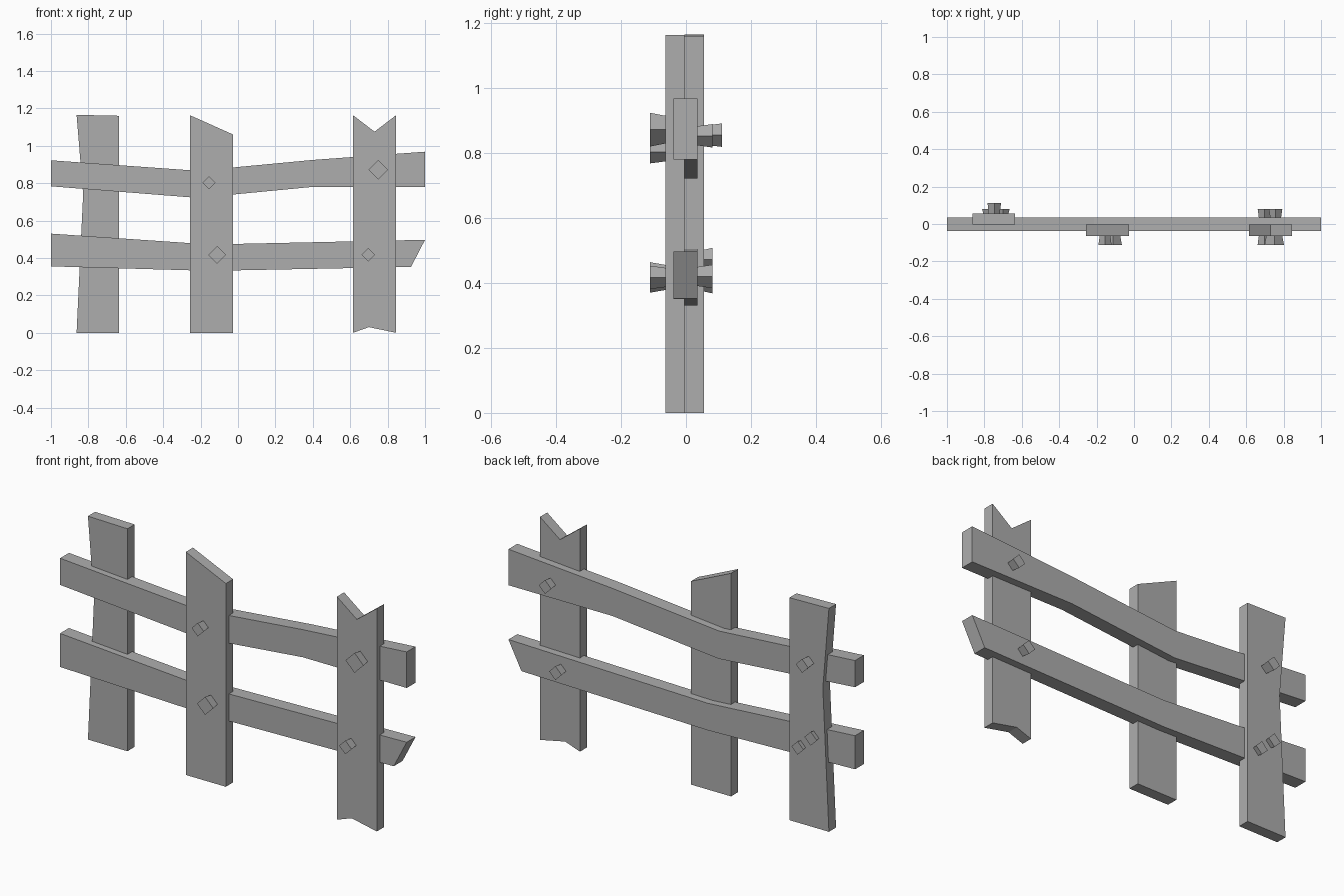
import bpy
import bmesh
from mathutils import Vector

default = bpy.data.objects.get("Cube")
if default:
    bpy.data.objects.remove(default, do_unlink=True)

wood = bpy.data.materials.new("grey_wood")
wood.use_nodes = True
wood.diffuse_color = (0.42, 0.42, 0.42, 1)
wood.node_tree.nodes["Principled BSDF"].inputs["Base Color"].default_value = wood.diffuse_color


def finish(name, bm):
    bmesh.ops.recalc_face_normals(bm, faces=bm.faces)
    mesh = bpy.data.meshes.new(name)
    bm.to_mesh(mesh)
    bm.free()
    mesh.materials.append(wood)
    obj = bpy.data.objects.new(name, mesh)
    bpy.context.collection.objects.link(obj)


def board(name, outline, y0, y1):
    """Flat board: an x-z outline extruded from y0 to y1."""
    bm = bmesh.new()
    face = bm.faces.new([bm.verts.new((x, y0, z)) for x, z in outline])
    new = bmesh.ops.extrude_face_region(bm, geom=[face])["geom"]
    verts = [v for v in new if isinstance(v, bmesh.types.BMVert)]
    bmesh.ops.translate(bm, verts=verts, vec=(0, y1 - y0, 0))
    finish(name, bm)


def peg(name, x, z, radius, y_base, y_tip):
    """Square peg standing on its corner, flaring towards the tip."""
    bm = bmesh.new()
    rings = []
    for y, r in ((y_base, radius * 0.8), (y_tip, radius)):
        rings.append([bm.verts.new(Vector((x + dx * r, y, z + dz * r)))
                      for dx, dz in ((1, 0), (0, 1), (-1, 0), (0, -1))])
    for ring in rings:
        bm.faces.new(ring)
    for i in range(4):
        j = (i + 1) % 4
        bm.faces.new((rings[0][i], rings[0][j], rings[1][j], rings[1][i]))
    finish(name, bm)


# Posts: one behind the rails, two in front
FRONT, MID, BACK = -0.063, -0.004, 0.055
board("right_post", [(-0.863, 0), (-0.635, 0), (-0.635, 1.16),
                     (-0.863, 1.165), (-0.828, 0.74)], MID, BACK)
board("middle_post", [(-0.257, 0), (-0.026, 0), (-0.026, 1.06),
                      (-0.257, 1.163)], FRONT, MID)
board("left_post", [(0.615, 0), (0.7, 0.03), (0.845, 0), (0.845, 1.163),
                    (0.73, 1.075), (0.615, 1.163)], FRONT, MID)

# Crooked rails
RAIL_FRONT, RAIL_BACK = -0.038, 0.035
board("upper_rail", [(-1, 0.783), (-0.215, 0.721), (0.4, 0.78), (1, 0.78),
                     (1, 0.968), (0.4, 0.924), (-0.215, 0.866), (-1, 0.922)],
      RAIL_FRONT, RAIL_BACK)
board("lower_rail", [(-1, 0.355), (-0.15, 0.331), (0.925, 0.352),
                     (1, 0.497), (-0.15, 0.472), (-1, 0.53)],
      RAIL_FRONT, RAIL_BACK)

# Pegs on the front of the posts
for name, x, z, r in (("middle_upper", -0.155, 0.803, 0.035),
                      ("middle_lower", -0.112, 0.417, 0.047),
                      ("left_upper", 0.75, 0.872, 0.052),
                      ("left_lower", 0.697, 0.417, 0.036)):
    peg(name + "_front_peg", x, z, r, FRONT + 0.005, -0.111)

# Pegs on the back of the post and rails
for name, x, z, r, base, tip in (
        ("right_upper", -0.747, 0.855, 0.036, BACK, 0.111),
        ("right_lower_inner", -0.7, 0.403, 0.035, BACK, 0.081),
        ("right_lower_outer", -0.776, 0.472, 0.036, BACK, 0.081),
        ("left_upper", 0.757, 0.853, 0.036, RAIL_BACK, 0.081),
        ("left_lower", 0.697, 0.42, 0.036, RAIL_BACK, 0.081)):
    peg(name + "_back_peg", x, z, r, base - 0.005, tip)
